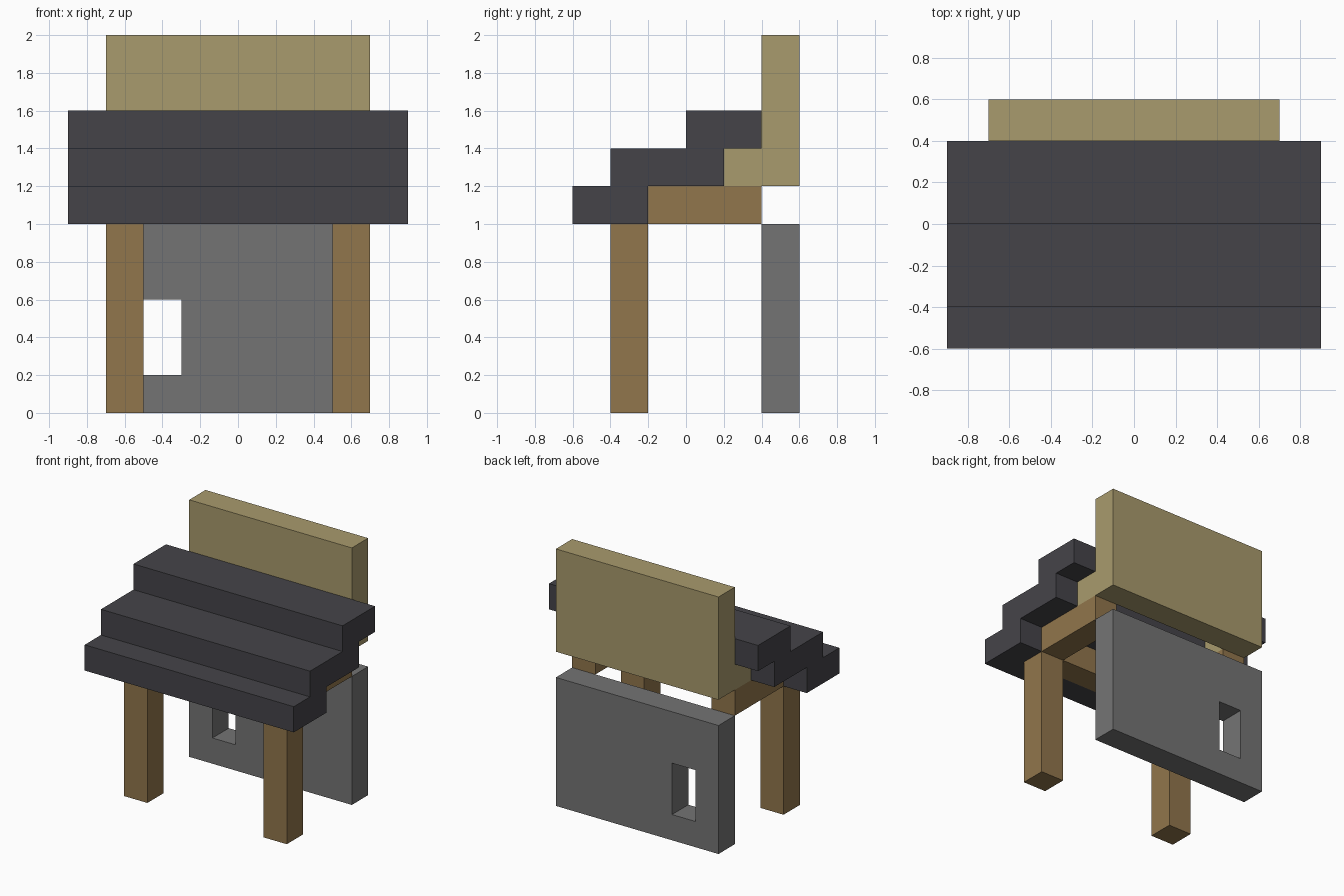
import bpy
import bmesh
from itertools import product
from math import radians
from mathutils import Vector

if "Cube" in bpy.data.objects:
    bpy.data.objects.remove(bpy.data.objects["Cube"])

UNIT = 0.2                              # every part sits on this block grid
ORIGIN = Vector((-0.9, -0.6, 0.0))


def material(name, rgb):
    linear = [((c / 255 + 0.055) / 1.055) ** 2.4 for c in rgb] + [1.0]
    mat = bpy.data.materials.new(name)
    mat.use_nodes = True
    mat.diffuse_color = linear
    mat.node_tree.nodes["Principled BSDF"].inputs["Base Color"].default_value = linear
    return mat


def cells(x, y, z):
    """Grid cells in a box given as (start, end) ranges."""
    return set(product(range(*x), range(*y), range(*z)))


def build(name, solid, mat):
    """Skin a set of grid cells with one closed, flat-faced mesh."""
    bm = bmesh.new()
    corners = {}

    def vert(p):
        key = tuple(p)
        if key not in corners:
            corners[key] = bm.verts.new(ORIGIN + Vector(key) * UNIT)
        return corners[key]

    for cell in solid:
        for axis, side in product(range(3), (0, 1)):
            near = list(cell)
            near[axis] += 2 * side - 1
            if tuple(near) in solid:
                continue
            u, v = (axis + 1) % 3, (axis + 2) % 3
            ring = []
            for a, b in ((0, 0), (1, 0), (1, 1), (0, 1)):
                p = list(cell)
                p[axis] += side
                p[u] += a
                p[v] += b
                ring.append(vert(p))
            bm.faces.new(ring if side else ring[::-1])
    bmesh.ops.dissolve_limit(bm, angle_limit=radians(1),
                             verts=bm.verts[:], edges=bm.edges[:])
    mesh = bpy.data.meshes.new(name)
    bm.to_mesh(mesh)
    bm.free()
    mesh.materials.append(mat)
    bpy.context.collection.objects.link(bpy.data.objects.new(name, mesh))


wood = material("brown wood", (145, 118, 76))
plank = material("pale plank", (169, 155, 109))
stone = material("grey stone", (116, 116, 116))
slate = material("dark slate", (69, 68, 73))

# Posts, side beams and gable blocks on both sides
for side, x in (("right", (1, 2)), ("left", (7, 8))):
    build(side + "_post", cells(x, (1, 2), (0, 5)), wood)
    build(side + "_beam", cells(x, (2, 5), (5, 6)), wood)
    build(side + "_gable_block", cells(x, (4, 5), (6, 7)), plank)

# Cross beam over the front posts
front_beam = cells((1, 8), (1, 2), (5, 6))
build("front_beam", front_beam, wood)

# Stepped roof, notched around the front beam
roof = (cells((0, 9), (0, 2), (5, 6)) | cells((0, 9), (1, 4), (6, 7))
        | cells((0, 9), (3, 5), (7, 8)))
build("stepped_roof", roof - front_beam, slate)

# Back wall with a window, and the raised panel above it
wall = cells((1, 8), (5, 6), (0, 5)) - cells((2, 3), (5, 6), (1, 3))
build("back_wall", wall, stone)
build("upper_panel", cells((1, 8), (5, 6), (6, 10)), plank)
